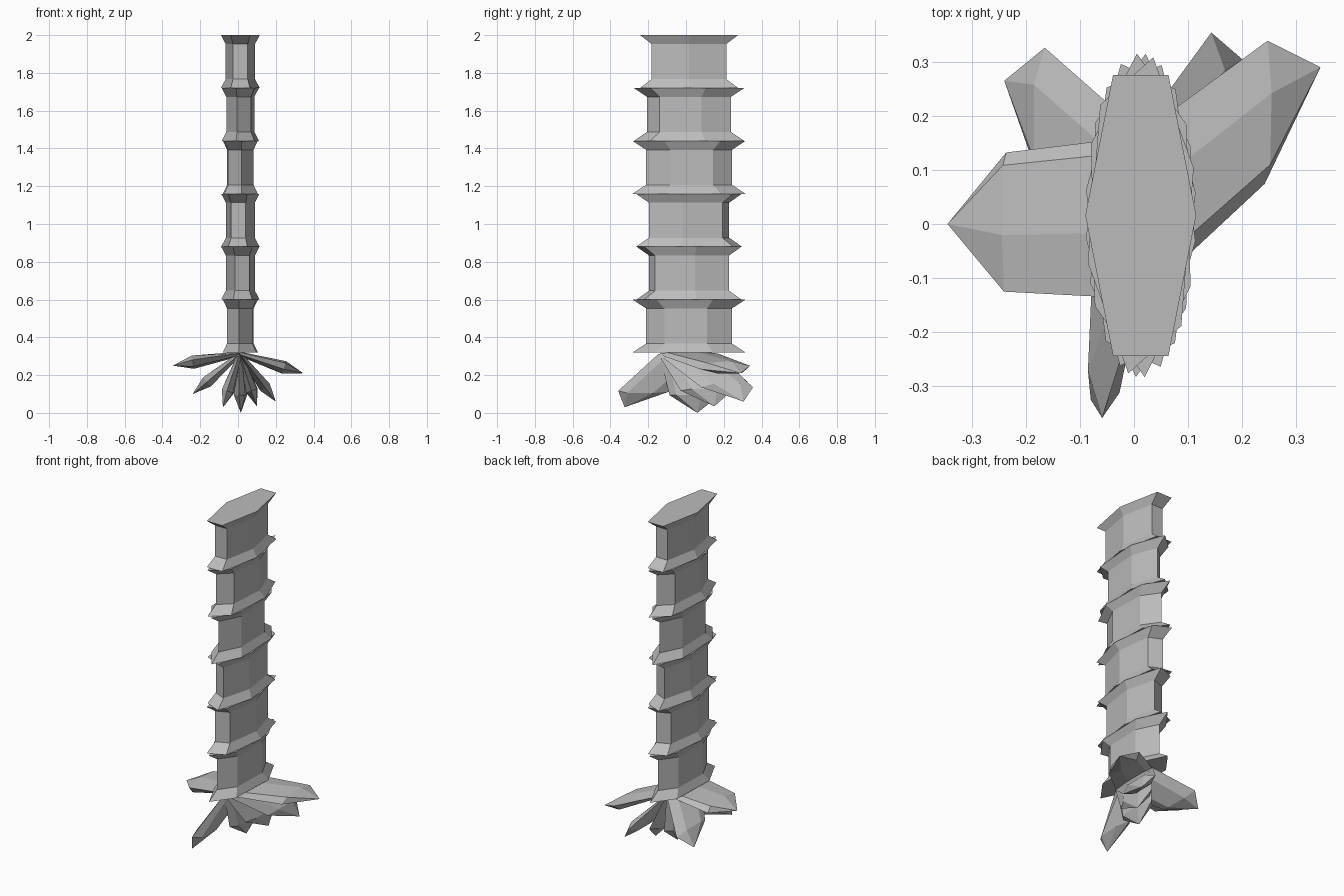
import bpy
import bmesh
from math import sin, cos, radians
from mathutils import Vector

cube = bpy.data.objects.get("Cube")
if cube:
    bpy.data.objects.remove(cube)

grey = bpy.data.materials.new("plain_grey")
grey.use_nodes = True
tone = (0.5, 0.5, 0.5, 1)
grey.diffuse_color = tone
grey.node_tree.nodes["Principled BSDF"].inputs["Base Color"].default_value = tone

SIDES = 6


def loft(name, rings, tip=None):
    """Skin closed rings of points, ending in a cap or a pointed tip."""
    bm = bmesh.new()
    loops = [[bm.verts.new(p) for p in ring] for ring in rings]
    for low, high in zip(loops, loops[1:]):
        for i in range(SIDES):
            j = (i + 1) % SIDES
            bm.faces.new((low[i], low[j], high[j], high[i]))
    bm.faces.new(loops[0][::-1])
    if tip is None:
        bm.faces.new(loops[-1])
    else:
        end = bm.verts.new(tip)
        for i in range(SIDES):
            bm.faces.new((loops[-1][i], loops[-1][(i + 1) % SIDES], end))
    bmesh.ops.recalc_face_normals(bm, faces=bm.faces)
    mesh = bpy.data.meshes.new(name)
    bm.to_mesh(mesh)
    bm.free()
    mesh.materials.append(grey)
    obj = bpy.data.objects.new(name, mesh)
    bpy.context.collection.objects.link(obj)


# Trunk: stacked flared segments, each twisted against the next
SEGMENTS, STEP, BASE = 6, 0.28, 0.32
TRUNK_X, TRUNK_Y = 0.0125, 0.016


def trunk_ring(z, scale, turn):
    angles = [radians(turn + 60 * i) for i in range(SIDES)]
    return [(TRUNK_X + 0.1025 * scale * cos(a),
             TRUNK_Y + 0.3 * scale * sin(a), z) for a in angles]


for k in range(SEGMENTS):
    turn = 17 * (SEGMENTS - 1 - k)
    z = BASE + STEP * k
    profile = [(0, 1), (0.047, 0.76), (0.233, 0.76), (STEP, 1)]
    loft(f"trunk_segment_{k + 1}",
         [trunk_ring(z + dz, s, turn) for dz, s in profile])

# Leaves: broad faceted blades fanning out from one flat hub
HUB = Vector((0.01, 0.012, 0.312))


def leaf(name, tip, phase):
    tip = Vector(tip)
    along = tip - HUB
    across = Vector((-along.z, 0, along.x)).normalized()

    def ring(t, width, depth):
        centre = HUB + along * t
        angles = [radians(phase + 60 * i) for i in range(SIDES)]
        return [centre + Vector((0, width * cos(a), 0)) + across * depth * sin(a)
                for a in angles]

    loft(name, [ring(0, 0.16, 0.012), ring(0.7, 0.137, 0.036)], tip)


leaf("left_side_leaf", (-0.345, 0.0, 0.25), 20)
leaf("right_side_leaf", (0.345, 0.29, 0.21), 15)
leaf("back_left_leaf", (-0.24, 0.265, 0.10), 0)
leaf("front_leaf", (-0.08, -0.325, 0.03), 10)
leaf("back_right_leaf", (0.2, 0.305, 0.06), 0)
leaf("hanging_leaf", (0.015, 0.06, 0.0), 15)
leaf("lower_back_leaf", (0.10, 0.15, 0.035), 5)
